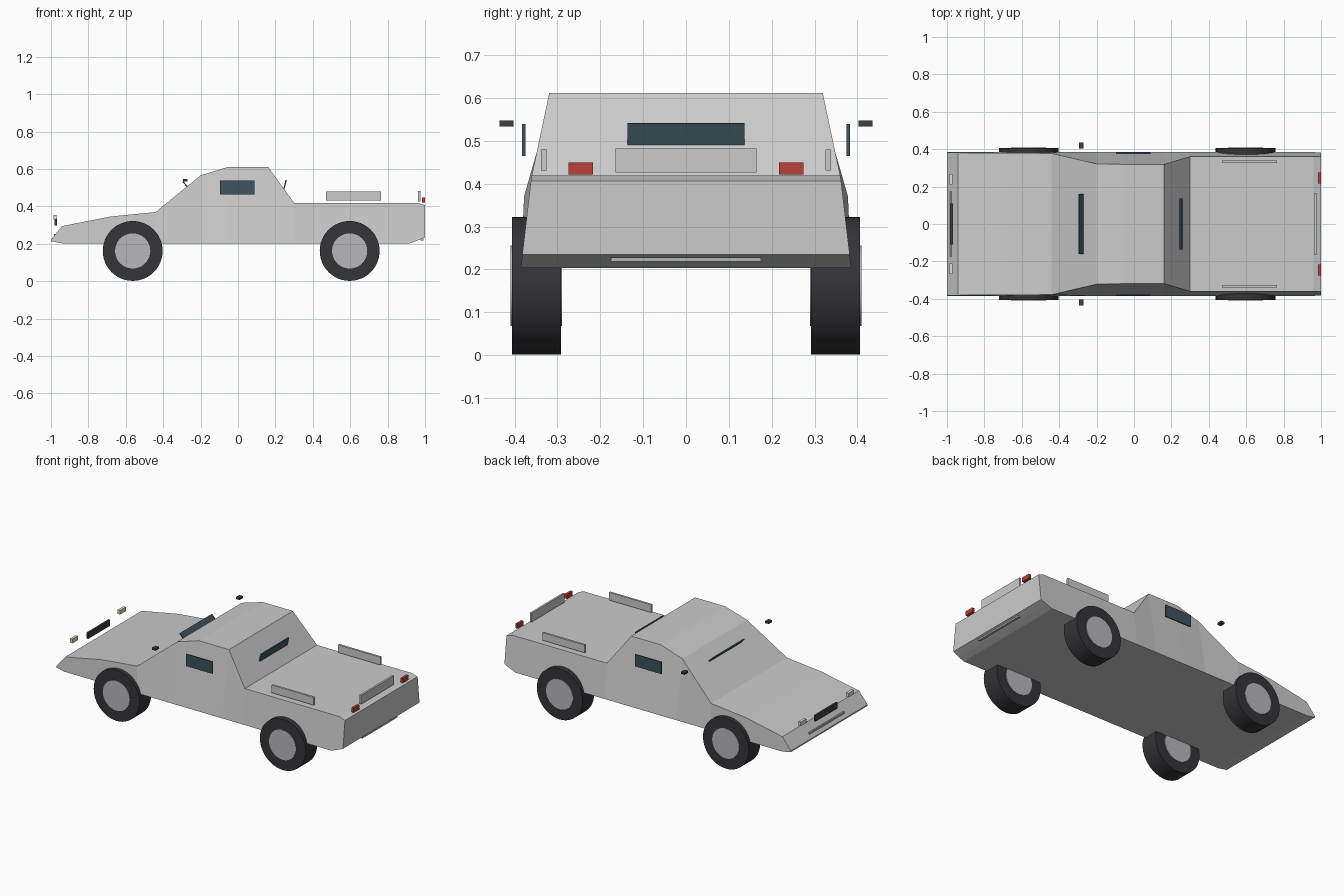
import bpy, bmesh, math
from mathutils import Matrix

if "Cube" in bpy.data.objects:
    bpy.data.objects.remove(bpy.data.objects["Cube"])


def material(name, rgb):
    m = bpy.data.materials.new(name)
    m.diffuse_color = (*rgb, 1)
    m.use_nodes = True
    m.node_tree.nodes["Principled BSDF"].inputs["Base Color"].default_value = m.diffuse_color
    return m


GLASS = material("glass", (0.05, 0.085, 0.11))
RUBBER = material("rubber", (0.035, 0.035, 0.04))
METAL = material("metal", (0.48, 0.48, 0.5))
CREAM = material("cream", (0.8, 0.78, 0.6))
RED = material("red", (0.5, 0.05, 0.04))
DARK = material("dark", (0.05, 0.05, 0.055))


def add_object(name, bm, mat=None):
    bmesh.ops.recalc_face_normals(bm, faces=bm.faces)
    me = bpy.data.meshes.new(name)
    bm.to_mesh(me)
    bm.free()
    ob = bpy.data.objects.new(name, me)
    bpy.context.collection.objects.link(ob)
    if mat:
        me.materials.append(mat)
    return ob


def box(name, loc, size, mat=None, tilt=0.0):
    bm = bmesh.new()
    bmesh.ops.create_cube(bm, size=1)
    bmesh.ops.transform(bm, verts=bm.verts, matrix=Matrix.Diagonal((*size, 1)))
    ob = add_object(name, bm, mat)
    ob.location = loc
    ob.rotation_euler.y = tilt
    return ob


def pair(name, loc, size, mat=None):
    for side, s in (("right", -1), ("left", 1)):
        box(f"{name}_{side}", (loc[0], s * loc[1], loc[2]), size, mat)


def disc(name, loc, radius, width, mat):
    bm = bmesh.new()
    bmesh.ops.create_cone(bm, cap_ends=True, segments=48, radius1=radius,
                          radius2=radius, depth=width,
                          matrix=Matrix.Rotation(math.pi / 2, 4, 'X'))
    for f in bm.faces:
        f.smooth = len(f.verts) == 4
    for e in bm.edges:
        e.smooth = all(len(f.verts) == 4 for f in e.link_faces)
    ob = add_object(name, bm, mat)
    ob.location = loc


# Body: stations of (x, bottom z, bottom half width, top z, top half width)
stations = [
    (-1.00, 0.214, 0.384, 0.222, 0.383),
    (-0.94, 0.203, 0.385, 0.295, 0.381),
    (-0.68, 0.203, 0.385, 0.346, 0.379),
    (-0.44, 0.203, 0.385, 0.370, 0.378),
    (-0.20, 0.203, 0.385, 0.566, 0.322),
    (-0.05, 0.203, 0.385, 0.612, 0.319),
    (0.16, 0.203, 0.385, 0.612, 0.319),
    (0.30, 0.203, 0.385, 0.419, 0.360),
    (0.92, 0.203, 0.385, 0.419, 0.360),
    (0.96, 0.218, 0.384, 0.419, 0.360),
    (1.00, 0.235, 0.382, 0.406, 0.362),
]
bm = bmesh.new()
rings = [[bm.verts.new(p) for p in ((x, -wb, zb), (x, wb, zb), (x, wt, zt), (x, -wt, zt))]
         for x, zb, wb, zt, wt in stations]
for a, b in zip(rings, rings[1:]):
    for i in range(4):
        j = (i + 1) % 4
        bm.faces.new((a[i], a[j], b[j], b[i]))
bm.faces.new(rings[0])
bm.faces.new(rings[-1])
add_object("car_body", bm)

# Wheels with hubs running through both faces
for end, x in (("front", -0.563), ("rear", 0.597)):
    for side, s in (("right", -1), ("left", 1)):
        disc(f"{end}_tyre_{side}", (x, s * 0.349, 0.162), 0.16, 0.114, RUBBER)
        disc(f"{end}_hub_{side}", (x, s * 0.349, 0.162), 0.094, 0.120, METAL)

# Windows
pair("side_window", (-0.003, 0.379, 0.502), (0.184, 0.008, 0.075), GLASS)
box("windshield", (-0.281, 0, 0.517), (0.007, 0.32, 0.042), GLASS, math.radians(-42))
box("rear_window", (0.251, 0, 0.515), (0.007, 0.274, 0.054), GLASS, math.radians(15))

# Mirrors
pair("mirror", (-0.283, 0.419, 0.540), (0.024, 0.032, 0.014), DARK)

# Nose parts
pair("headlight", (-0.978, 0.238, 0.342), (0.017, 0.056, 0.026), CREAM)
box("grille", (-0.975, 0, 0.316), (0.012, 0.22, 0.038), DARK)
box("front_bumper", (-0.977, 0, 0.243), (0.014, 0.35, 0.018), METAL)

# Tail and bed parts
pair("tail_light", (0.991, 0.246, 0.435), (0.016, 0.057, 0.028), RED)
box("tailgate_panel", (0.969, 0, 0.454), (0.012, 0.33, 0.056))
box("rear_bumper", (0.984, 0, 0.223), (0.014, 0.35, 0.010), METAL)
pair("bed_rail", (0.618, 0.332, 0.455), (0.295, 0.013, 0.049))
